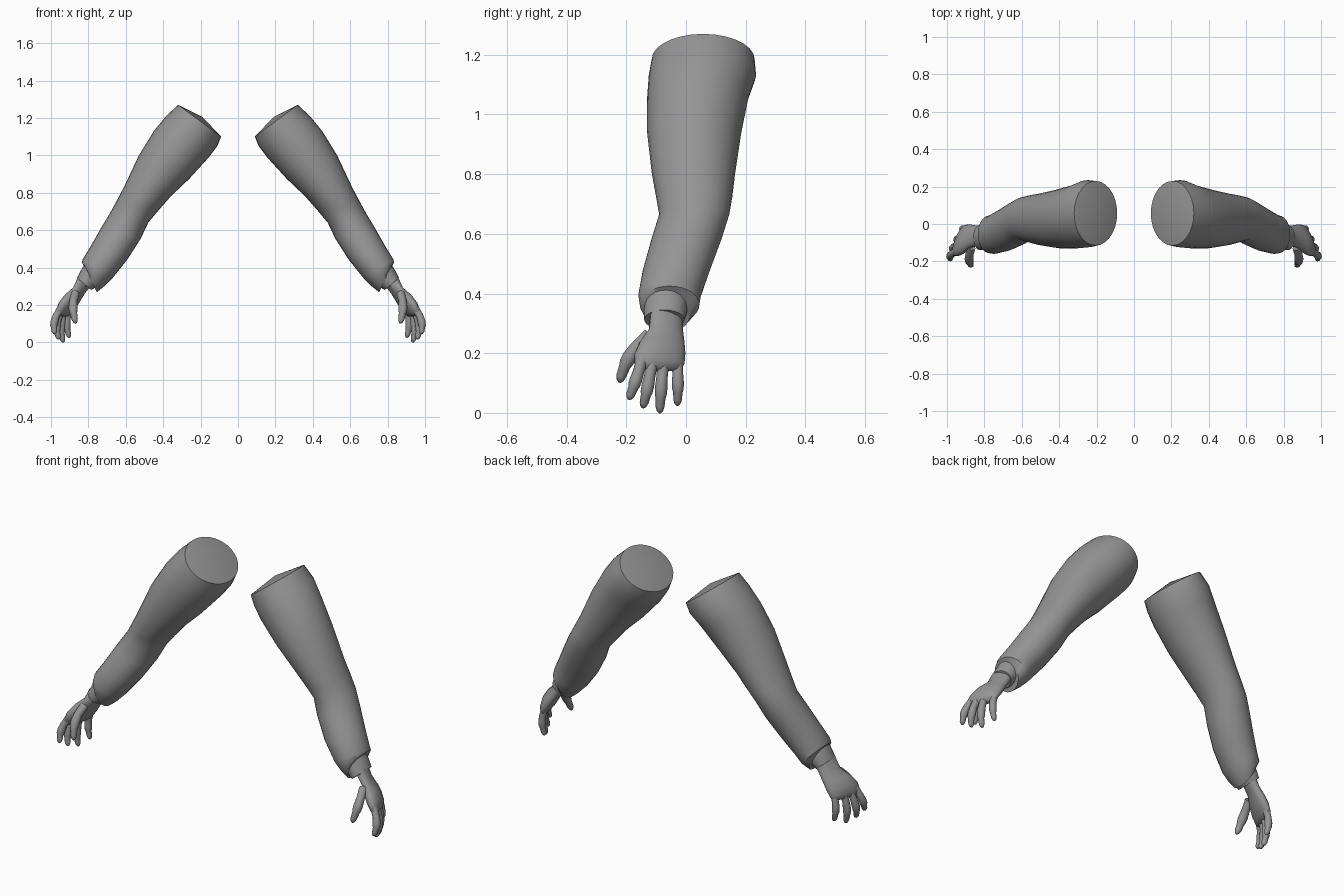
import bpy, bmesh
from math import cos, sin, pi, radians
from mathutils import Vector

cube = bpy.data.objects.get("Cube")
if cube:
    bpy.data.objects.remove(cube, do_unlink=True)

grey = bpy.data.materials.new("plain grey")
grey.use_nodes = True
tone = (0.3, 0.3, 0.3, 1)
grey.diffuse_color = tone
grey.node_tree.nodes["Principled BSDF"].inputs["Base Color"].default_value = tone


def loft(name, rings, sides, start_bulge=0.0, end_bulge=0.0, smooth_angle=45):
    """Skin a list of (centre, half_axis_u, half_axis_v) ellipses, cap both ends, mirror in x."""
    bm = bmesh.new()
    loops = []
    for centre, u, v in rings:
        loops.append([bm.verts.new(centre + u * cos(2 * pi * k / sides) + v * sin(2 * pi * k / sides))
                      for k in range(sides)])
    for a, b in zip(loops, loops[1:]):
        for k in range(sides):
            n = (k + 1) % sides
            bm.faces.new((a[k], a[n], b[n], b[k]))
    # Slightly domed end caps
    for loop, ring, other, bulge in ((loops[0], rings[0], rings[1], start_bulge),
                                     (loops[-1], rings[-1], rings[-2], end_bulge)):
        normal = ring[1].cross(ring[2]).normalized()
        if normal.dot(ring[0] - other[0]) < 0:
            normal = -normal
        tip = bm.verts.new(ring[0] + normal * bulge)
        for k in range(sides):
            bm.faces.new((loop[k], loop[(k + 1) % sides], tip))
    bmesh.ops.recalc_face_normals(bm, faces=bm.faces)
    mesh = bpy.data.meshes.new(name)
    bm.to_mesh(mesh)
    bm.free()
    mesh.materials.append(grey)
    obj = bpy.data.objects.new(name, mesh)
    bpy.context.collection.objects.link(obj)
    bpy.ops.object.select_all(action='DESELECT')
    obj.select_set(True)
    bpy.context.view_layer.objects.active = obj
    bpy.ops.object.shade_smooth_by_angle(angle=radians(smooth_angle))
    obj.modifiers.new("both sides", 'MIRROR').use_mirror_merge = False
    return obj


def sections(rows, shear=0.0):
    """Turn (outer x, z, inner x, z, front y, back y) rows into ellipses."""
    rings = []
    for ox, oz, ix, iz, front, back in rows:
        centre = Vector(((ox + ix) / 2, (front + back) / 2, (oz + iz) / 2))
        u = Vector(((ox - ix) / 2, 0, (oz - iz) / 2))
        half = (back - front) / 2
        rings.append((centre, u, Vector((-shear * half, half, 0))))
    return rings


# Sleeve from open shoulder end, past the elbow crease, to the gathered hem
loft("sleeve", sections([
    (.32, 1.27, .09, 1.10, -.115, .23),
    (.385, 1.21, .11, 1.05, -.125, .235),
    (.45, 1.13, .155, .99, -.13, .21),
    (.53, 1.0, .26, .875, -.13, .185),
    (.61, .83, .36, .78, -.115, .165),
    (.655, .745, .43, .70, -.10, .155),
    (.685, .69, .48, .64, -.09, .145),
    (.73, .615, .52, .555, -.115, .12),
    (.79, .51, .59, .445, -.145, .08),
    (.83, .445, .67, .345, -.16, .05),
    (.835, .425, .715, .30, -.155, .045),
    (.82, .405, .755, .268, -.14, .015),
]), 28, start_bulge=.025)

# Cuff
loft("cuff", sections([
    (.82, .42, .735, .31, -.14, .005),
    (.84, .385, .76, .295, -.14, .003),
    (.86, .345, .785, .28, -.14, -.005),
]), 24)

# Palm, turned so the index side points further outwards
loft("palm", sections([
    (.85, .355, .795, .295, -.12, -.012),
    (.875, .295, .825, .26, -.125, -.01),
    (.92, .255, .85, .22, -.155, -.005),
    (.948, .215, .875, .185, -.172, -.002),
    (.96, .175, .9, .155, -.172, -.005),
    (.955, .15, .915, .14, -.16, -.015),
], shear=.35), 20, end_bulge=.008, smooth_angle=70)


def finger(name, base, knuckle, tip, radius):
    """Tapered finger bent at the knuckle, with a narrower rounded end."""
    base, knuckle, tip = Vector(base), Vector(knuckle), Vector(tip)
    rings = []
    for t, scale in ((0, .95), (.3, .9), (.5, 1), (.64, .95), (.7, .8), (.88, .7), (.96, .5), (1, .2)):
        # Quadratic curve passing through the knuckle halfway
        control = knuckle * 2 - (base + tip) / 2
        centre = base * (1 - t) ** 2 + control * 2 * t * (1 - t) + tip * t * t
        along = ((control - base) * (1 - t) + (tip - control) * t).normalized()
        u = along.cross(Vector((0, 1, 0))).normalized()
        rings.append((centre, u * radius * scale, along.cross(u) * radius * scale))
    return loft(name, rings, 12, smooth_angle=70)


# Fingers and thumb
finger("index_finger", (.95, -.147, .18), (.982, -.168, .11), (.977, -.192, .045), .021)
finger("middle_finger", (.94, -.112, .18), (.968, -.128, .09), (.956, -.145, .017), .021)
finger("ring_finger", (.925, -.075, .18), (.945, -.083, .085), (.932, -.088, 0), .021)
finger("little_finger", (.9, -.03, .18), (.915, -.027, .1), (.9, -.029, .025), .02)
finger("thumb", (.87, -.125, .26), (.882, -.188, .19), (.867, -.222, .102), .024)
